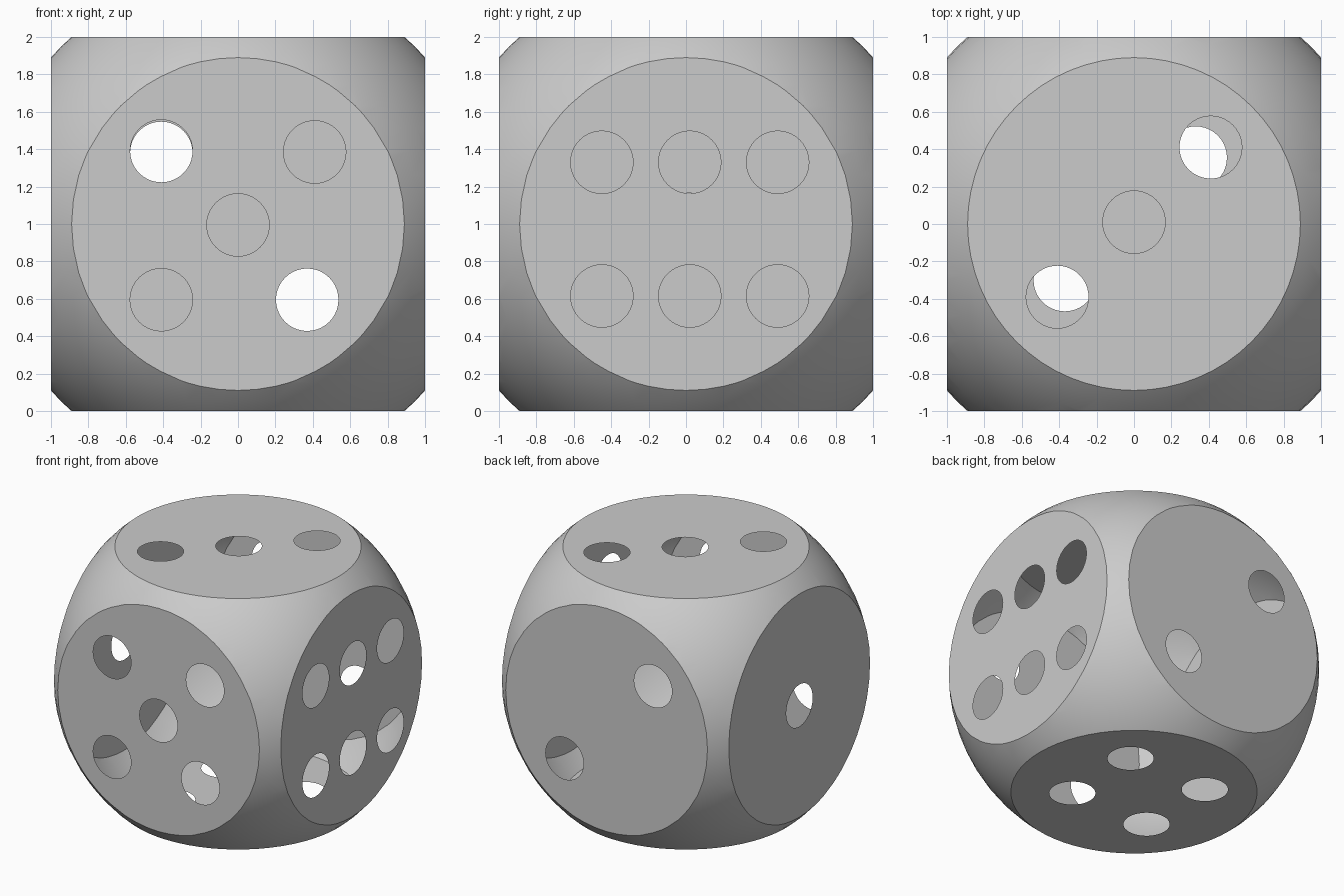
import bpy, bmesh, math
from mathutils import Vector

cube = bpy.data.objects.get("Cube")
if cube:
    bpy.data.objects.remove(cube, do_unlink=True)

BALL_RADIUS = 1.34
PIP_RADIUS = 0.167
PIP_SIDES = 40

# Pip centres relative to the middle of the die, as pairs along the two in-plane axes
ROW = (-0.45, 0.02, 0.49)
SIDES = {
    # (axis, sign): (first in-plane axis, second in-plane axis, pip centres)
    (1, -1): (0, 2, [(-0.41, 0.39), (0.41, 0.385), (0, -0.005), (-0.41, -0.405), (0.37, -0.405)]),
    (1, 1): (0, 2, [(-0.41, 0.38), (0.37, -0.405)]),
    (0, 1): (1, 2, [(y, z) for y in ROW for z in (0.33, -0.385)]),
    (0, -1): (1, 2, [(0, 0)]),
    (2, 1): (0, 1, [(0.41, 0.41), (0, 0.01), (-0.41, -0.39)]),
    (2, -1): (0, 1, [(x, y) for x in (0.33, -0.37) for y in (0.355, -0.30)]),
}


def ring(bm, axis, sign, a, b, centre):
    """Edges of one round pip opening."""
    verts = []
    for i in range(PIP_SIDES):
        t = math.tau * i / PIP_SIDES
        p = Vector()
        p[axis] = sign
        p[a] = centre[0] + PIP_RADIUS * math.cos(t)
        p[b] = centre[1] + PIP_RADIUS * math.sin(t)
        verts.append(bm.verts.new(p))
    return [bm.edges.new((v, verts[i - 1])) for i, v in enumerate(verts)]


# Rounded body: a ball trimmed by six planes
bm = bmesh.new()
bmesh.ops.create_uvsphere(bm, u_segments=64, v_segments=32, radius=BALL_RADIUS)
for axis, sign in SIDES:
    normal = Vector()
    normal[axis] = sign
    bmesh.ops.bisect_plane(bm, geom=bm.verts[:] + bm.edges[:] + bm.faces[:],
                           plane_co=normal, plane_no=normal, clear_outer=True)
bmesh.ops.remove_doubles(bm, verts=bm.verts, dist=0.0005)

# Flat round sides with open pips
for (axis, sign), (a, b, pips) in SIDES.items():
    edges = [e for e in bm.edges if e.is_boundary
             and all(abs(v.co[axis] - sign) < 0.001 for v in e.verts)]
    for pip in pips:
        edges += ring(bm, axis, sign, a, b, pip)
    normal = Vector()
    normal[axis] = sign
    made = bmesh.ops.triangle_fill(bm, use_beauty=True, edges=edges, normal=normal)
    faces = [f for f in made["geom"] if isinstance(f, bmesh.types.BMFace)]
    inside = [f for f in faces if any(
        all(math.hypot(v.co[a] - p[0], v.co[b] - p[1]) < PIP_RADIUS + 0.001 for v in f.verts)
        for p in pips)]
    bmesh.ops.delete(bm, geom=inside, context="FACES_ONLY")

# Outward normals, and stand the die on the floor
bm.normal_update()
for f in bm.faces:
    if f.normal.dot(f.calc_center_median()) < 0:
        f.normal_flip()
bmesh.ops.translate(bm, verts=bm.verts, vec=(0, 0, 1))

mesh = bpy.data.meshes.new("die_shell")
bm.to_mesh(mesh)
bm.free()
die = bpy.data.objects.new("die_shell", mesh)
bpy.context.collection.objects.link(die)

# Plain grey
grey = bpy.data.materials.new("light_grey")
grey.use_nodes = True
colour = (0.6, 0.6, 0.6, 1)
grey.diffuse_color = colour
grey.node_tree.nodes["Principled BSDF"].inputs["Base Color"].default_value = colour
mesh.materials.append(grey)

# Smooth ball, crisp rims
bpy.context.view_layer.objects.active = die
die.select_set(True)
bpy.ops.object.shade_smooth_by_angle(angle=math.radians(30))
